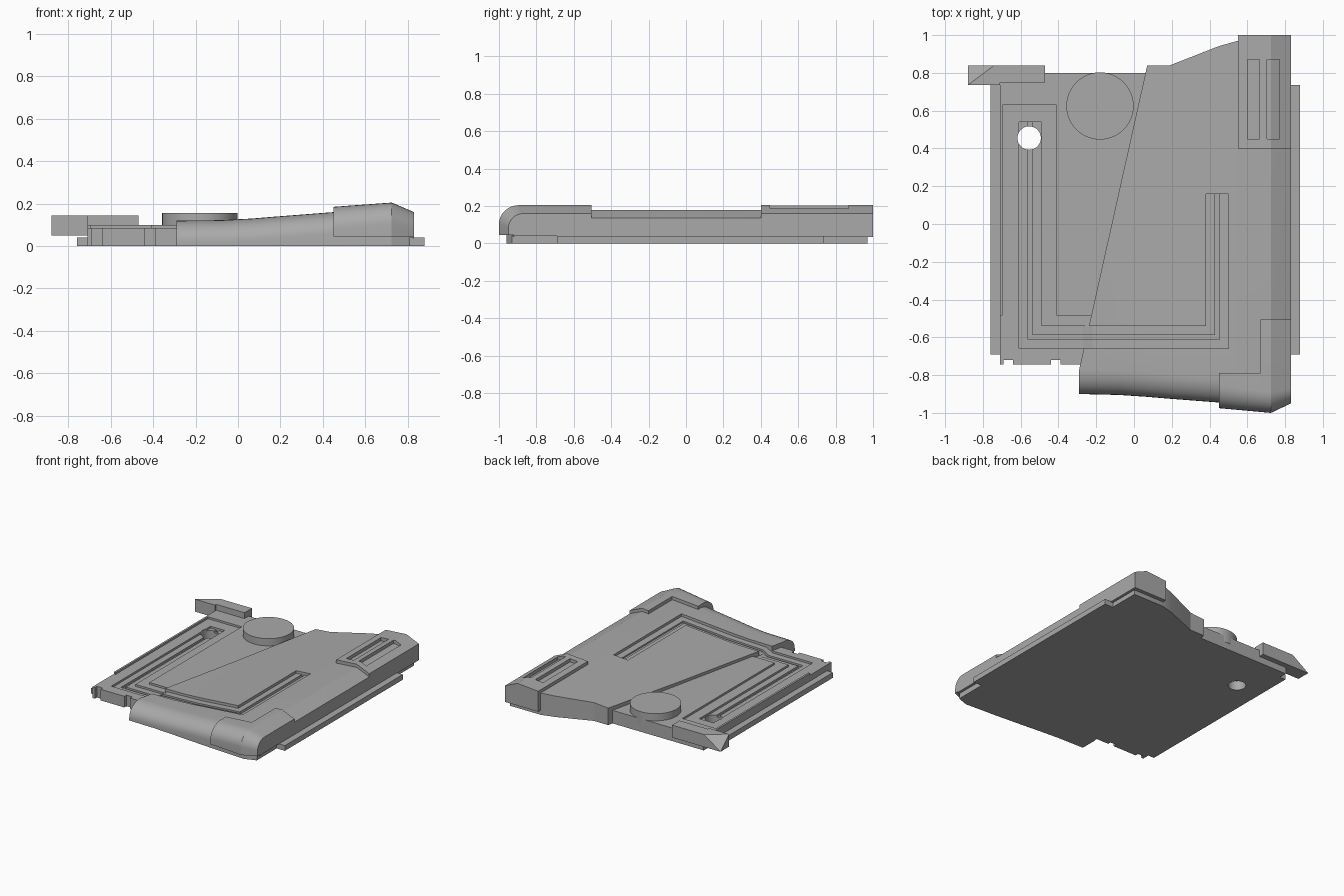
import bpy, bmesh, math

if "Cube" in bpy.data.objects:
    bpy.data.objects.remove(bpy.data.objects["Cube"], do_unlink=True)

grey = bpy.data.materials.new("plain grey")
grey.use_nodes = True
grey.diffuse_color = (0.4, 0.4, 0.4, 1)
grey.node_tree.nodes["Principled BSDF"].inputs["Base Color"].default_value = (0.4, 0.4, 0.4, 1)


def finish(name, bm):
    bmesh.ops.remove_doubles(bm, verts=bm.verts, dist=1e-5)
    bmesh.ops.recalc_face_normals(bm, faces=bm.faces)
    mesh = bpy.data.meshes.new(name)
    bm.to_mesh(mesh)
    bm.free()
    mesh.materials.append(grey)
    obj = bpy.data.objects.new(name, mesh)
    bpy.context.collection.objects.link(obj)
    return obj


def loft(name, stations, steps=8):
    """Skin sections along x; each is (x, front y, back y, bottom z, top z, front radius)."""
    bm = bmesh.new()
    rings = []
    for x, front, back, low, top, r in stations:
        rz = min(r, 0.1)
        pts = [(back, top), (back, low), (front, low)]
        if r:
            for i in range(steps + 1):
                a = math.pi / 2 * i / steps
                pts.append((front + r * (1 - math.cos(a)), top - rz * (1 - math.sin(a))))
        else:
            pts.append((front, top))
        rings.append([bm.verts.new((x, y, z)) for y, z in pts])
    for a, b in zip(rings, rings[1:]):
        for i in range(len(a)):
            j = (i + 1) % len(a)
            bm.faces.new((a[i], a[j], b[j], b[i]))
    bm.faces.new(rings[0])
    bm.faces.new(rings[-1])
    return finish(name, bm)


def box(name, x0, x1, y0, y1, z0, z1):
    return loft(name, [(x, y0, y1, z0, z1, 0) for x in (x0, x1)])


def disc(name, x, y, radius, z0, z1):
    bpy.ops.mesh.primitive_cylinder_add(vertices=48, radius=radius, depth=z1 - z0,
                                        location=(x, y, (z0 + z1) / 2))
    obj = bpy.context.object
    obj.name = name
    obj.data.materials.append(grey)
    return obj


def activate(obj):
    bpy.ops.object.select_all(action='DESELECT')
    obj.select_set(True)
    bpy.context.view_layer.objects.active = obj


def cut(targets, cutters):
    for target in targets:
        activate(target)
        for cutter in cutters:
            mod = target.modifiers.new("cut", 'BOOLEAN')
            mod.operation = 'DIFFERENCE'
            mod.solver = 'EXACT'
            mod.object = cutter
            bpy.ops.object.modifier_apply(modifier=mod.name)
    for cutter in cutters:
        bpy.data.objects.remove(cutter, do_unlink=True)


# Base layers
flange = box("bottom_flange", -0.76, 0.88, -0.69, 0.735, 0, 0.04)
slab = box("base_slab", -0.71, 0.07, -0.745, 0.80, 0, 0.10)

# Sloping cover with a rounded front and a diagonal left edge
cover = loft("sloping_cover", [
    (-0.29, -0.90, -0.77, 0, 0.12, 0.125),
    (-0.08, -0.905, 0.17, 0, 0.122, 0.13),
    (0.07, -0.915, 0.84, 0, 0.13, 0.13),
    (0.19, -0.925, 0.84, 0, 0.14, 0.13),
    (0.45, -0.945, 0.942, 0, 0.16, 0.13),
    (0.55, -0.95, 0.97, 0, 0.167, 0.13),
    (0.725, -0.96, 0.97, 0, 0.18, 0.12),
    (0.81, -0.93, 0.97, 0, 0.144, 0.1),
    (0.81, -0.93, 0.97, 0.04, 0.144, 0.1),
    (0.83, -0.92, 0.97, 0.04, 0.135, 0.1)])

# Raised corner guards
front_guard = loft("front_corner_guard", [
    (0.45, -0.975, -0.79, 0.045, 0.185, 0.12),
    (0.67, -0.995, -0.79, 0.045, 0.201, 0.11),
    (0.67, -0.995, -0.505, 0.045, 0.201, 0.11),
    (0.725, -1.0, -0.505, 0.045, 0.205, 0.11),
    (0.83, -0.95, -0.505, 0.045, 0.16, 0.08)])
back_guard = loft("back_corner_guard", [
    (0.55, 0.40, 1.0, 0.035, 0.192, 0),
    (0.725, 0.40, 1.0, 0.035, 0.205, 0),
    (0.83, 0.40, 1.0, 0.035, 0.16, 0)])
cut([back_guard], [box("slot", x, x + 0.065, 0.45, 0.87, 0.15, 0.3) for x in (0.6, 0.705)])

# Stepped recess and front notches in the slab
cut([slab], [box("recess", -0.695, -0.41, -0.6, 0.63, 0.085, 0.2),
             box("front_recess", -0.8, 0.2, -0.8, -0.485, 0.085, 0.2)]
    + [box("notch", x, x + 0.05, -0.8, -0.72, -0.1, 0.2) for x in (-0.69, -0.44)])

# U-shaped channel: a wide shallow cut, then a narrow deeper one
for inset, depth in ((0, 0), (0.048, 0.015)):
    left, right, low = -0.61 + inset, 0.50 - inset, -0.66 + inset
    width = 0.12 - 2 * inset
    run = loft("channel_run", [
        (left, low, low + width, 0.07 - depth, 0.3, 0),
        (-0.27, low, low + width, 0.07 - depth, 0.3, 0),
        (-0.22, low, low + width, 0.10 - depth, 0.3, 0),
        (0.07, low, low + width, 0.11 - depth, 0.3, 0),
        (right, low, low + width, 0.144 - depth, 0.3, 0)])
    left_arm = box("left_arm", left, left + width, low + width / 2, 0.54, 0.07 - depth, 0.3)
    right_arm = loft("right_arm", [
        (right - width, low + width / 2, 0.16, 0.134 - depth, 0.3, 0),
        (right, low + width / 2, 0.16, 0.144 - depth, 0.3, 0)])
    cut([slab, cover], [run, left_arm, right_arm])

# Through hole and round knob
cut([slab, flange], [disc("hole", -0.555, 0.455, 0.062, -0.2, 0.4)])
knob = disc("round_knob", -0.18, 0.625, 0.178, 0.05, 0.155)

# Back clip with one sloping corner
bm = bmesh.new()
outline = [(-0.88, 0.735), (-0.71, 0.735), (-0.71, 0.75), (-0.47, 0.75), (-0.47, 0.84), (-0.74, 0.84)]
top = [bm.verts.new((x, y, 0.145)) for x, y in outline]
bottom = [bm.verts.new((x, y, 0.05)) for x, y in outline]
tip = bm.verts.new((-0.88, 0.84, 0.05))
bm.faces.new(top)
bm.faces.new(bottom + [tip])
for i in range(5):
    bm.faces.new((top[i], top[i + 1], bottom[i + 1], bottom[i]))
bm.faces.new((top[5], top[0], tip))
bm.faces.new((top[5], tip, bottom[5]))
bm.faces.new((top[0], bottom[0], tip))
clip = finish("back_clip", bm)

for obj in (cover, front_guard, knob):
    activate(obj)
    bpy.ops.object.shade_smooth_by_angle(angle=math.radians(18))
